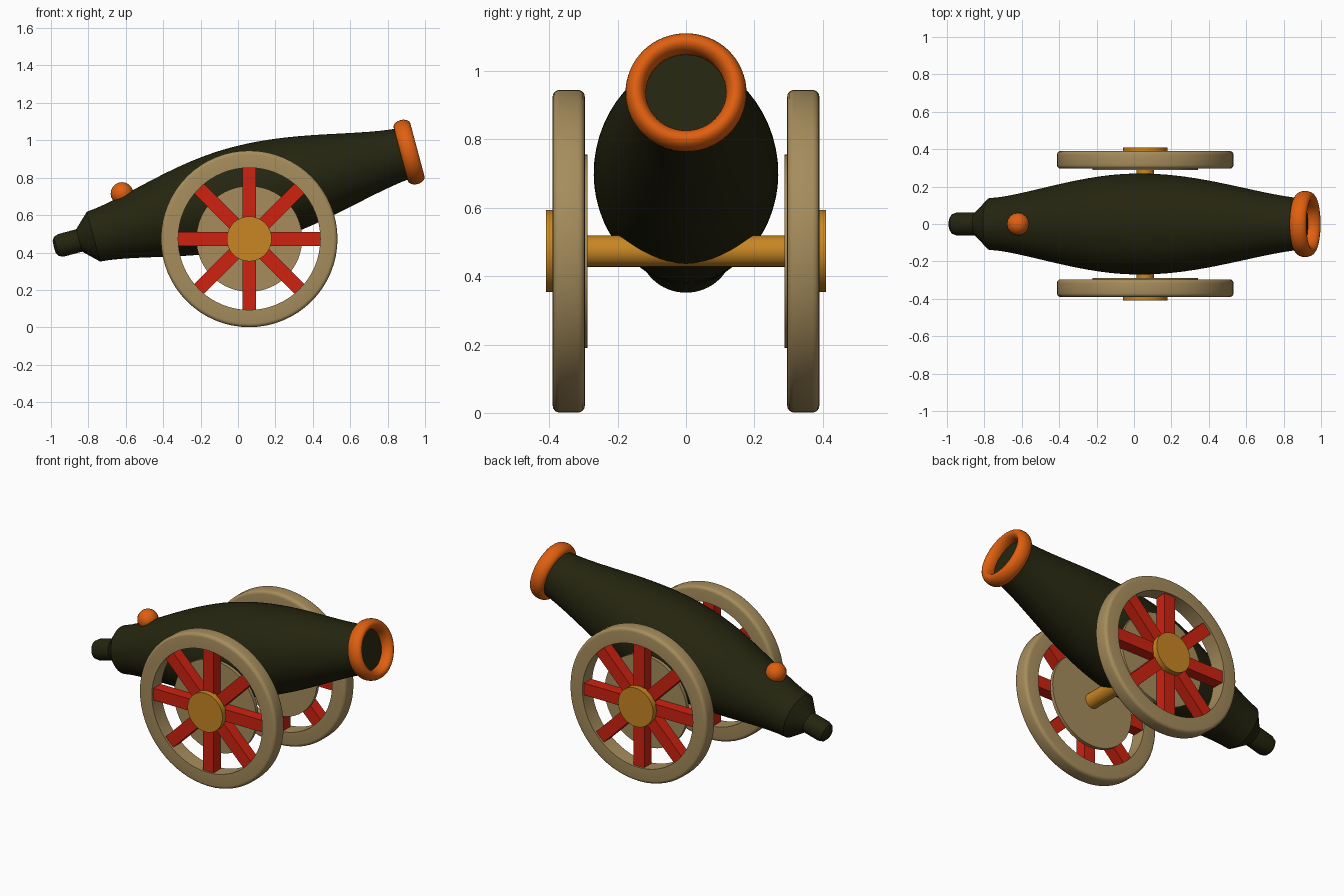
import bpy, bmesh, math
from mathutils import Matrix, Vector

default = bpy.data.objects.get("Cube")
if default:
    bpy.data.objects.remove(default)


def material(name, rgb):
    mat = bpy.data.materials.new(name)
    mat.use_nodes = True
    mat.diffuse_color = (*rgb, 1)
    mat.node_tree.nodes["Principled BSDF"].inputs["Base Color"].default_value = (*rgb, 1)
    return mat


iron = material("dark iron", (0.018, 0.018, 0.005))
orange = material("orange", (0.74, 0.115, 0.005))
wood = material("tan wood", (0.38, 0.265, 0.108))
red = material("red paint", (0.62, 0.016, 0.005))
gold = material("golden brass", (0.58, 0.24, 0.017))


def finish(name, bm, mat, matrix):
    bmesh.ops.recalc_face_normals(bm, faces=bm.faces)
    mesh = bpy.data.meshes.new(name)
    bm.to_mesh(mesh)
    bm.free()
    mesh.materials.append(mat)
    mesh.shade_smooth()
    mesh.set_sharp_from_angle(angle=math.radians(35))
    obj = bpy.data.objects.new(name, mesh)
    obj.matrix_world = matrix
    bpy.context.collection.objects.link(obj)
    return obj


def lathe(name, profile, mat, matrix, closed=False, steps=64):
    """Spin (radius, height) points around local z."""
    bm = bmesh.new()
    verts = [bm.verts.new((r, 0, h)) for r, h in profile]
    pairs = list(zip(verts, verts[1:]))
    if closed:
        pairs.append((verts[-1], verts[0]))
    edges = [bm.edges.new(p) for p in pairs]
    bmesh.ops.spin(bm, geom=verts + edges, axis=(0, 0, 1), cent=(0, 0, 0),
                   angle=math.tau, steps=steps)
    bmesh.ops.remove_doubles(bm, verts=bm.verts, dist=0.0001)
    return finish(name, bm, mat, matrix)


def disc(name, radius, low, high, mat, matrix, steps=64):
    return lathe(name, [(0, low), (radius, low), (radius, high), (0, high)],
                 mat, matrix, steps=steps)


# Barrel: rear knob, flared shoulder, swelling body and muzzle face
barrel_frame = Matrix.Translation((0.03, 0, 0.7)) @ Matrix.Rotation(math.radians(75), 4, "Y")
BREECH, MUZZLE = -0.831, 0.9
profile = [(0, -1.05), (0.035, -1.048), (0.053, -1.036), (0.062, -1.01), (0.062, -0.91)]
for i in range(33):
    s = BREECH + (MUZZLE - BREECH) * i / 32
    t = s / (BREECH if s < 0 else MUZZLE)
    profile.append((0.138 + 0.132 * max(0, math.cos(t * math.pi / 2)) ** 1.4, s))
profile.append((0, MUZZLE))
lathe("barrel", profile, iron, barrel_frame)

# Muzzle ring
ring = []
for i in range(20):
    a = math.tau * i / 20
    ring.append((0.147 + 0.03 * math.cos(a), 0.916 + 0.046 * math.sin(a)))
lathe("muzzle_ring", ring, orange, barrel_frame, closed=True)

# Fuse ball on top of the breech
bm = bmesh.new()
bmesh.ops.create_uvsphere(bm, u_segments=16, v_segments=10, radius=0.061)
finish("fuse_ball", bm, orange, Matrix.Translation((-0.62, 0, 0.715)))

# Axle through the barrel
HUB = Vector((0.06, 0, 0.473))
across = Matrix.Translation(HUB) @ Matrix.Rotation(-math.pi / 2, 4, "X")
disc("axle", 0.046, -0.39, 0.39, gold, across, steps=24)


def rim_profile(inner, outer, low, high, bevel):
    """Rectangle whose outer corners are rounded."""
    points = [(inner, high), (inner, low)]
    for cz, start in ((low + bevel, -math.pi / 2), (high - bevel, 0)):
        for i in range(5):
            a = start + math.pi / 2 * i / 4
            points.append((outer - bevel + bevel * math.cos(a), cz + bevel * math.sin(a)))
    return points


# Wheels: rim, backing disc, eight spokes and hub cap on each side
for side, label in ((1, "back"), (-1, "front")):
    frame = Matrix.Translation(HUB) @ Matrix.Rotation(-side * math.pi / 2, 4, "X")
    lathe(label + "_wheel_rim", rim_profile(0.38, 0.472, 0.296, 0.39, 0.02), wood, frame, closed=True)
    disc(label + "_wheel_disc", 0.283, 0.288, 0.31, wood, frame)
    disc(label + "_hub_cap", 0.12, 0.37, 0.41, gold, frame)
    bm = bmesh.new()
    for i in range(8):
        turn = Matrix.Rotation(math.tau * i / 8, 4, "Z")
        place = Matrix.Translation((0.195, 0, 0.342)) @ Matrix.Diagonal((0.38, 0.074, 0.07, 1))
        bmesh.ops.create_cube(bm, size=1, matrix=turn @ place)
    finish(label + "_wheel_spokes", bm, red, frame)
